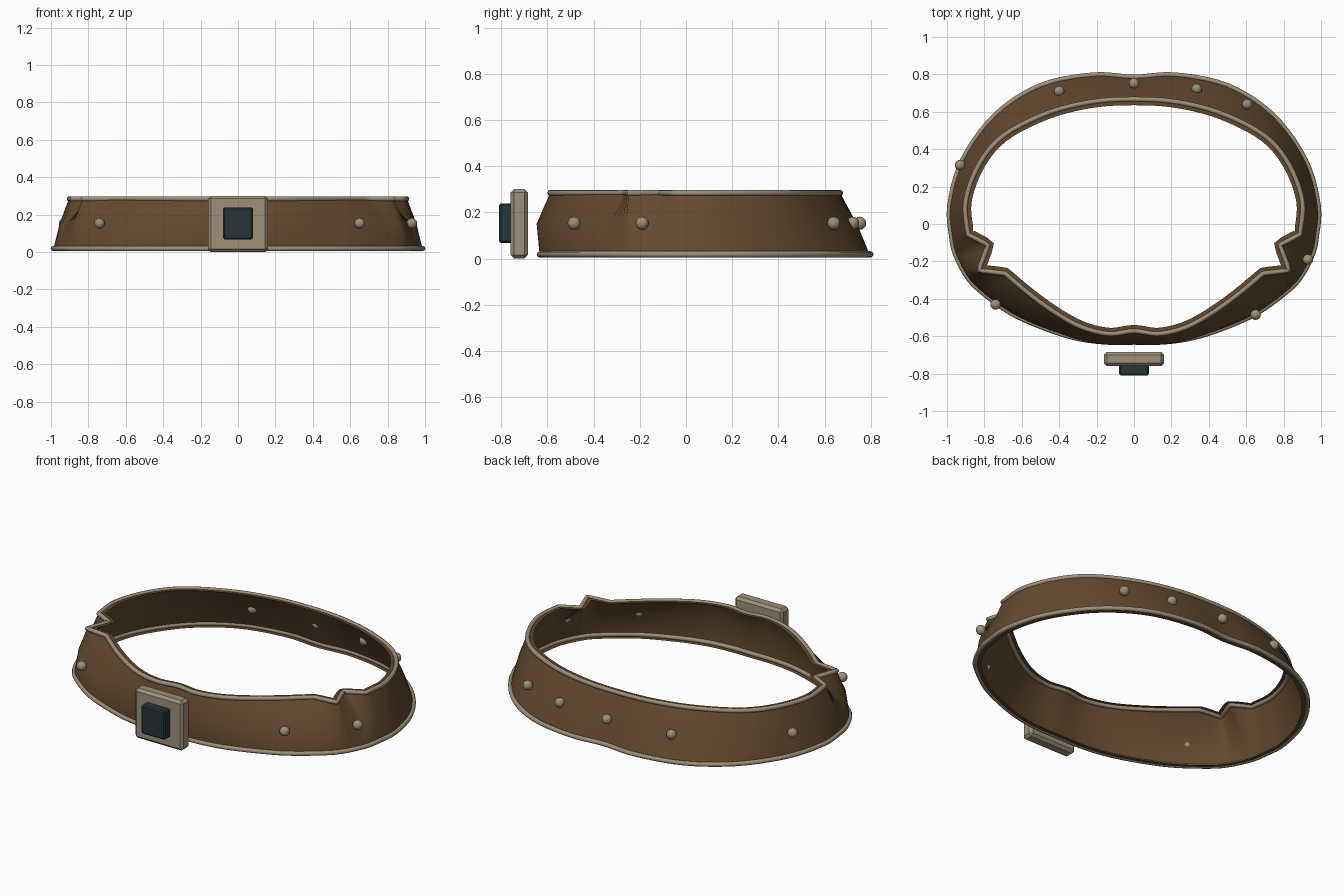
import bpy
from mathutils import Vector

if "Cube" in bpy.data.objects:
    bpy.data.objects.remove(bpy.data.objects["Cube"])


def material(name, color):
    m = bpy.data.materials.new(name)
    m.diffuse_color = (*color, 1)
    m.use_nodes = True
    m.node_tree.nodes["Principled BSDF"].inputs["Base Color"].default_value = m.diffuse_color
    return m


LEATHER = material("brown leather", (0.125, 0.066, 0.028))
METAL = material("dull brass", (0.34, 0.28, 0.195))
STONE = material("dark stone", (0.021, 0.036, 0.039))

# Right half outlines from back to front: lower edge, waistline, upper edge
LOWER = [(0, .785), (.22, .797), (.50, .74), (.74, .585), (.915, .345), (.985, .10), (.975, -.07),
         (.955, -.16), (.90, -.27), (.83, -.35), (.66, -.475), (.47, -.56), (.30, -.612),
         (.14, -.632), (0, -.632)]
MIDDLE = [(0, .733), (.23, .737), (.49, .67), (.73, .525), (.88, .33), (.95, .10), (.945, -.06),
          (.925, -.15), (.88, -.26), (.81, -.345), (.65, -.465), (.46, -.56), (.29, -.62),
          (.14, -.645), (0, -.645)]
UPPER = [(0, .667), (.23, .652), (.47, .59), (.70, .47), (.83, .315), (.90, .12), (.888, -.055),
         (.78, -.112), (.83, -.248), (.69, -.264), (.545, -.385), (.40, -.487), (.27, -.555),
         (.13, -.587), (0, -.572)]
NOTCH = range(6, 9)   # straight segments of the side notch
STEPS = 5


def outline(half, z, straight=()):
    """Mirror the half outline and smooth it, leaving the given segments straight."""
    pts = [Vector((x, y, z)) for x, y in half]
    flip = lambda p: Vector((-p.x, p.y, z))
    ext = [flip(pts[1])] + pts + [flip(pts[-2])]
    right = []
    for i in range(len(pts) - 1):
        a, b, c, d = ext[i:i + 4]
        if i - 1 in straight:
            a = b * 2 - c
        if i + 1 in straight:
            d = c * 2 - b
        for s in range(STEPS):
            t = s / STEPS
            if i in straight:
                right.append(b.lerp(c, t))
            else:
                right.append(0.5 * (2 * b + (c - a) * t + (2 * a - 5 * b + 4 * c - d) * t * t
                                    + (3 * b - a - 3 * c + d) * t ** 3))
    right.append(pts[-1])
    return right + [flip(p) for p in reversed(right[1:-1])]


def inset(points, distance, z):
    """Offset a clockwise outline inward at height z."""
    result = []
    for i, p in enumerate(points):
        t = points[(i + 1) % len(points)] - points[i - 1]
        t.z = 0
        t.normalize()
        result.append(Vector((p.x + t.y * distance, p.y - t.x * distance, z)))
    return result


def activate(ob):
    bpy.ops.object.select_all(action='DESELECT')
    ob.select_set(True)
    bpy.context.view_layer.objects.active = ob


def loft(name, rows, angle):
    """Skin closed rows of points into a leather sheet."""
    n = len(rows[0])
    faces = [(k * n + i, (k + 1) * n + i, (k + 1) * n + (i + 1) % n, k * n + (i + 1) % n)
             for k in range(len(rows) - 1) for i in range(n)]
    mesh = bpy.data.meshes.new(name)
    mesh.from_pydata([p for r in rows for p in r], [], faces)
    mesh.materials.append(LEATHER)
    ob = bpy.data.objects.new(name, mesh)
    bpy.context.collection.objects.link(ob)
    activate(ob)
    bpy.ops.object.shade_smooth_by_angle(angle=angle)


# Thin leather band with a narrow lip turned inward along each edge
rings = [outline(LOWER, .010), outline(MIDDLE, .15), outline(UPPER, .288, NOTCH)]
loft("leather_band", rings, 1.2)
loft("lower_lip", [inset(rings[0], .032, .008), rings[0]], 0.6)
loft("upper_lip", [rings[2], inset(rings[2], .032, .288)], 0.6)


# Metal piping along both edges
def piping(name, points, z):
    curve = bpy.data.curves.new(name, 'CURVE')
    curve.dimensions = '3D'
    curve.bevel_depth = 0.0135
    curve.bevel_resolution = 2
    spline = curve.splines.new('POLY')
    spline.points.add(len(points) - 1)
    for sp, p in zip(spline.points, points):
        sp.co = (p.x, p.y, z, 1)
    spline.use_cyclic_u = True
    curve.materials.append(METAL)
    ob = bpy.data.objects.new(name, curve)
    bpy.context.collection.objects.link(ob)
    activate(ob)
    bpy.ops.object.convert(target='MESH')
    bpy.ops.object.shade_smooth_by_angle(angle=0.9)


piping("lower_piping", rings[0], .018)
piping("upper_piping", rings[2], .284)

# Round studs around the waistline
STUDS = [(-.93, .315), (-.40, .71), (0, .752), (.335, .722), (.605, .64),
         (.93, -.19), (.65, -.485), (-.74, -.43)]
for x, y in STUDS:
    bpy.ops.mesh.primitive_uv_sphere_add(segments=16, ring_count=10, radius=.028,
                                         location=(x, y, .153))
    bpy.context.object.name = "stud"
    bpy.context.object.data.materials.append(METAL)
    bpy.ops.object.shade_smooth()


# Square buckle plate and its stone, floating in front of the band
def block(name, size, location, bevel, mat):
    bpy.ops.mesh.primitive_cube_add(size=1, location=location)
    ob = bpy.context.object
    ob.name = name
    ob.scale = size
    bpy.ops.object.transform_apply(location=False, rotation=False, scale=True)
    mod = ob.modifiers.new("chamfer", 'BEVEL')
    mod.width = bevel
    mod.segments = 1
    bpy.ops.object.modifier_apply(modifier=mod.name)
    ob.data.materials.append(mat)


block("buckle_plate", (.32, .075, .30), (0, -.722, .15), .015, METAL)
block("buckle_stone", (.16, .07, .172), (0, -.775, .153), .008, STONE)
